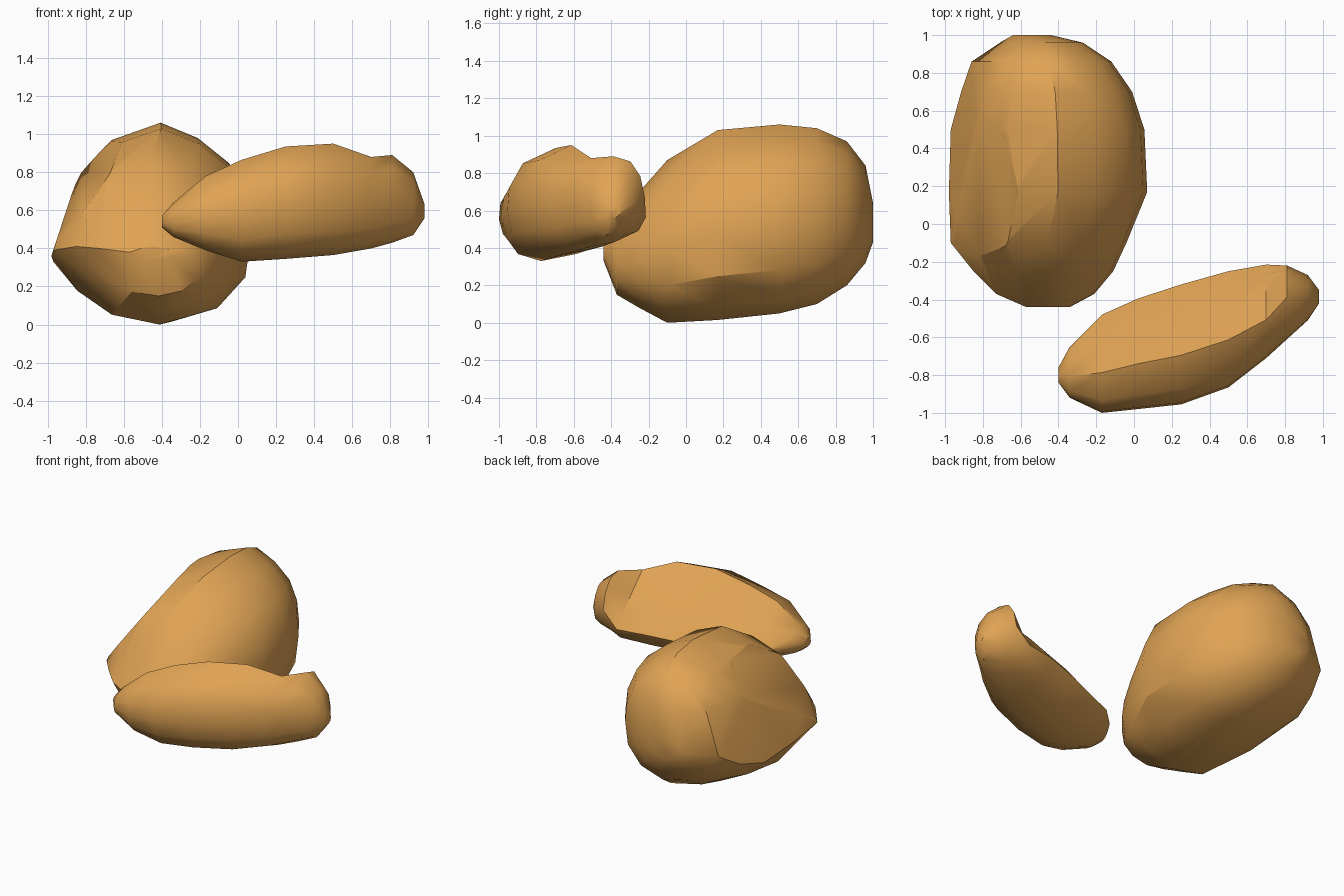
import bpy, bmesh

if "Cube" in bpy.data.objects:
    bpy.data.objects.remove(bpy.data.objects["Cube"])

stone = bpy.data.materials.new("warm tan stone")
stone.diffuse_color = (0.75, 0.37, 0.09, 1)
stone.use_nodes = True
stone.node_tree.nodes["Principled BSDF"].inputs["Base Color"].default_value = stone.diffuse_color


def finish(bm, name, angle):
    """Turn a bmesh into a shaded stone object."""
    bmesh.ops.recalc_face_normals(bm, faces=bm.faces)
    mesh = bpy.data.meshes.new(name)
    bm.to_mesh(mesh)
    bm.free()
    mesh.materials.append(stone)
    ob = bpy.data.objects.new(name, mesh)
    bpy.context.collection.objects.link(ob)
    bpy.ops.object.select_all(action="DESELECT")
    ob.select_set(True)
    bpy.context.view_layer.objects.active = ob
    bpy.ops.object.shade_smooth_by_angle(angle=angle)


# Large boulder: keel on its left side, ridge along the top
# section = y, x min, x max, z min, z max, keel height
large_profile = [(.13, .74), (.30, .91), (.55, 1), (.74, .92), (.90, .79),
                 (.98, .62), (1, .45), (.97, .23), (.83, .07), (.60, 0), (.33, .06), (.13, .16)]
large_sections = [
    (-.44, -.57, -.34, .33, .41, .38),
    (-.37, -.73, -.21, .15, .52, .40),
    (-.25, -.85, -.11, .08, .70, .41),
    (-.10, -.97, -.04, .00, .87, .39),
    (.17, -.98, .07, .015, 1.03, .36),
    (.50, -.97, .055, .05, 1.06, .33),
    (.70, -.915, -.01, .10, 1.04, .38),
    (.86, -.86, -.12, .20, .97, .48),
    (.96, -.71, -.27, .32, .84, .50),
    (1.0, -.64, -.44, .43, .64, .54),
]
bm = bmesh.new()
for y, x0, x1, z0, z1, keel in large_sections:
    bm.verts.new((x0, y, keel))
    # the front sections slope straight from keel to base
    for u, v in large_profile[:-1] if y < 0 else large_profile:
        bm.verts.new((x0 + u * (x1 - x0), y, z0 + v * (z1 - z0)))
res = bmesh.ops.convex_hull(bm, input=bm.verts)
junk = [g for g in res["geom_interior"] if isinstance(g, bmesh.types.BMVert)]
bmesh.ops.delete(bm, geom=junk, context="VERTS")
# broad flat split face above the keel
cut = bmesh.ops.bisect_plane(bm, geom=bm.verts[:] + bm.edges[:] + bm.faces[:], dist=0.0005,
                             plane_co=(-.972, -.10, .40), plane_no=(-1.147, -.262, .87),
                             clear_outer=True)
rim = [g for g in cut["geom_cut"] if isinstance(g, bmesh.types.BMEdge)]
bmesh.ops.holes_fill(bm, edges=rim, sides=0)
finish(bm, "large_boulder", 0.55)

# Long boulder: lies slanted in front; flat sloping back, raised knob at its right end
# section = x, y min, y max, z min, z max, ridge lean, profile
full = [(0, .42), (.015, .64), (.13, .86), (.42, 1), (.68, .94), (.90, .77),
        (1, .52), (.93, .26), (.67, .07), (.35, 0), (.14, .07), (.04, .22)]
flat = full[:3] + [(.41, 1), (.69, .71), (.90, .47), (1, .34), (.92, .19)] + full[8:]
long_sections = [
    (-.40, -.84, -.76, .51, .57, 0, full),
    (-.34, -.92, -.65, .46, .64, 0, full),
    (-.17, -1.0, -.48, .39, .78, 0, flat),
    (.02, -.98, -.395, .33, .865, 0, flat),
    (.25, -.955, -.32, .345, .935, 0, flat),
    (.50, -.865, -.25, .365, .95, 0, flat),
    (.70, -.71, -.215, .40, .88, 0, flat),
    (.81, -.61, -.22, .43, .89, .22, full),
    (.92, -.51, -.27, .47, .80, .15, full),
    (.98, -.42, -.35, .56, .63, 0, full),
]
bm = bmesh.new()
rings = []
for x, y0, y1, z0, z1, lean, profile in long_sections:
    ring = []
    for u, v in profile:
        u2 = u + lean * 4 * u * (1 - u) * max(0, v - 0.3)
        ring.append(bm.verts.new((x, y0 + u2 * (y1 - y0), z0 + v * (z1 - z0))))
    rings.append(ring)
n = len(full)
for a, b in zip(rings, rings[1:]):
    for i in range(n):
        j = (i + 1) % n
        bm.faces.new((a[i], a[j], b[j], b[i]))
bm.faces.new(rings[0])
bm.faces.new(rings[-1])
finish(bm, "long_boulder", 0.65)
